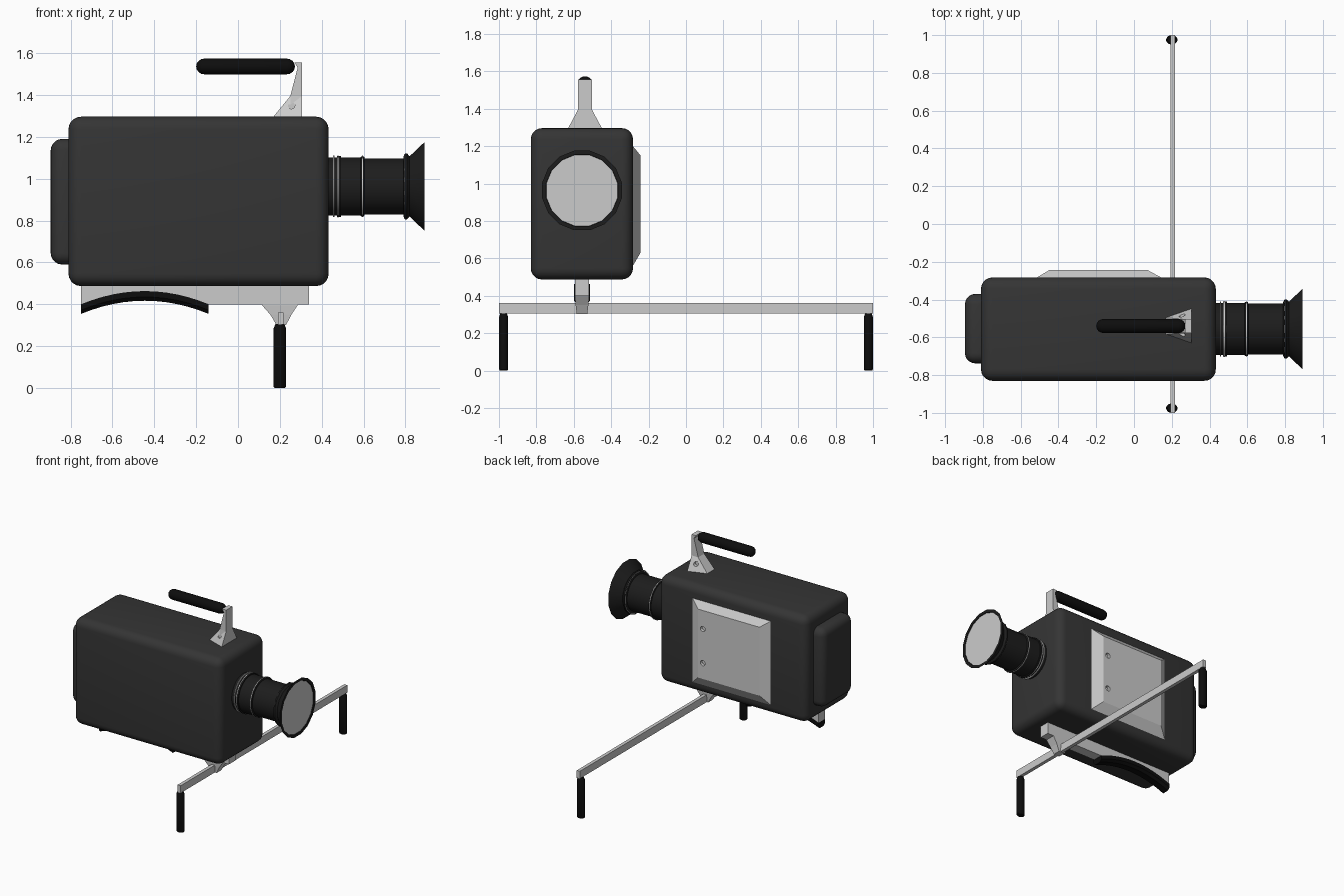
import bpy, bmesh, math
from mathutils import Matrix, Vector

if "Cube" in bpy.data.objects:
    bpy.data.objects.remove(bpy.data.objects["Cube"])


def material(name, v):
    m = bpy.data.materials.new(name)
    m.diffuse_color = (v, v, v, 1)
    m.use_nodes = True
    m.node_tree.nodes["Principled BSDF"].inputs["Base Color"].default_value = m.diffuse_color
    return m


SHELL = material("dark_shell", 0.035)
BLACK = material("black", 0.012)
RUBBER = material("rubber", 0.004)


def finish(bm, name, mat=None, smooth=None):
    bmesh.ops.remove_doubles(bm, verts=bm.verts, dist=1e-5)
    bmesh.ops.recalc_face_normals(bm, faces=bm.faces)
    me = bpy.data.meshes.new(name)
    bm.to_mesh(me)
    bm.free()
    ob = bpy.data.objects.new(name, me)
    bpy.context.collection.objects.link(ob)
    if mat:
        me.materials.append(mat)
    if smooth:
        shade(ob, smooth)
    return ob


def shade(ob, angle):
    bpy.ops.object.select_all(action='DESELECT')
    ob.select_set(True)
    bpy.context.view_layer.objects.active = ob
    bpy.ops.object.shade_smooth_by_angle(angle=math.radians(angle))


def box(name, lo, hi, mat=None, bevel=0):
    lo, hi = Vector(lo), Vector(hi)
    bm = bmesh.new()
    bmesh.ops.create_cube(bm, size=1, matrix=Matrix.Translation((lo + hi) / 2)
                          @ Matrix.Diagonal((*(hi - lo), 1)))
    if bevel:
        bmesh.ops.bevel(bm, geom=bm.edges[:], offset=bevel, segments=5,
                        profile=0.5, affect='EDGES')
    return finish(bm, name, mat, 40 if bevel else None)


def loft(name, rings, mat=None, smooth=None):
    """Skin equal-length rings of points and cap both ends."""
    bm = bmesh.new()
    vs = [[bm.verts.new(p) for p in r] for r in rings]
    n = len(vs[0])
    for a, b in zip(vs, vs[1:]):
        for i in range(n):
            j = (i + 1) % n
            bm.faces.new((a[i], a[j], b[j], b[i]))
    bm.faces.new(vs[0])
    bm.faces.new(vs[-1])
    return finish(bm, name, mat, smooth)


def turn(name, profile, origin, axis, n, mat=None, smooth=35, squash=1):
    """Lathe (distance, radius) pairs around the x or z axis."""
    o = Vector(origin)
    rings = []
    for d, r in profile:
        ring = []
        for i in range(n):
            a = math.tau * (i + 0.5) / n
            u, v = r * math.cos(a), r * math.sin(a)
            ring.append(o + Vector((d, u, v) if axis == 'x' else (u, v * squash, d)))
        rings.append(ring)
    return loft(name, rings, mat, smooth)


def drill(ob, centres, r, depth):
    """Cut blind round holes along y."""
    for c in centres:
        bm = bmesh.new()
        bmesh.ops.create_cone(bm, cap_ends=True, segments=12, radius1=r, radius2=r, depth=depth,
                              matrix=Matrix.Translation(c) @ Matrix.Rotation(math.pi / 2, 4, 'X'))
        cut = finish(bm, "hole_cutter")
        cut.hide_render = True
        mod = ob.modifiers.new("hole", 'BOOLEAN')
        mod.object, mod.solver = cut, 'EXACT'
        bpy.context.view_layer.objects.active = ob
        bpy.ops.object.modifier_apply(modifier=mod.name)
        bpy.data.objects.remove(cut)


# Camera body and rear cap
box("camera_body", (-0.81, -0.83, 0.487), (0.433, -0.283, 1.296), SHELL, 0.06)
box("rear_cap", (-0.895, -0.738, 0.59), (-0.74, -0.37, 1.19), SHELL, 0.055)

# Chamfered side panel with two screw holes
panel = loft("side_panel", [[(x0, y, z0), (x1, y, z0), (x1, y, z1), (x0, y, z1)]
             for y, x0, x1, z0, z1 in ((-0.30, -0.515, 0.145, 0.56, 1.2),
                                       (-0.284, -0.515, 0.145, 0.56, 1.2),
                                       (-0.243, -0.447, 0.07, 0.63, 1.15))])
drill(panel, [(0.03, -0.24, z) for z in (0.75, 1.01)], 0.02, 0.05)

# Lens barrel, hood, trim rings and glass
LENS = (0, -0.556, 0.963)
turn("lens_barrel", [(0.40, 0.139), (0.472, 0.139), (0.472, 0.147), (0.492, 0.147),
                     (0.492, 0.139), (0.585, 0.139), (0.588, 0.145), (0.602, 0.145),
                     (0.605, 0.135), (0.80, 0.135)], LENS, 'x', 24, BLACK)
turn("lens_hood", [(0.79, 0.13), (0.79, 0.145), (0.797, 0.16), (0.808, 0.16), (0.82, 0.147),
                   (0.892, 0.217), (0.892, 0.196), (0.882, 0.192)], LENS, 'x', 16, BLACK)
for x, r in ((0.458, 0.148), (0.478, 0.149), (0.595, 0.148), (0.797, 0.155)):
    turn("lens_trim_ring", [(x - 0.003, r), (x + 0.003, r)], LENS, 'x', 24)
turn("lens_glass", [(0.88, 0.194), (0.887, 0.194)], LENS, 'x', 16)

# Top handle bracket and grip
HY = -0.54
bracket = loft("handle_bracket", [[(xa, HY - wa, z), (0.305, HY - wb, z),
                                   (0.305, HY + wb, z), (xa, HY + wa, z)]
               for z, xa, wa, wb in ((1.285, 0.16, 0.045, 0.096), (1.395, 0.25, 0.037, 0.037),
                                     (1.53, 0.285, 0.037, 0.037), (1.555, 0.27, 0.037, 0.037))])
drill(bracket, [(0.255, HY + s * 0.085, 1.35) for s in (-1, 1)], 0.017, 0.09)
R = 0.038
cap = [(R - R * math.cos(t), R * math.sin(t)) for t in (0.02, 0.4, 0.8, 1.2, math.pi / 2)]
turn("handle_grip", [(-0.2 + d, r) for d, r in cap] + [(0.272 - d, r) for d, r in reversed(cap)],
     (0, HY, 1.536), 'x', 16, RUBBER)

# Shoulder arc, shared by the rail underside and the pad
ARC = []
for i in range(13):
    t = i / 6 - 1
    ARC.append((-0.445 + 0.305 * t, 0.463 - 0.063 * t * t))
RY = -0.556
rail = ARC + [(0.34, 0.4), (0.34, 0.495), (-0.75, 0.495)]
loft("under_rail", [[(x, RY + s * 0.038, z) for x, z in rail] for s in (-1, 1)])
section = [(-0.042, 0), (-0.042, -0.028), (-0.025, -0.046), (0.025, -0.046), (0.042, -0.028), (0.042, 0)]
loft("shoulder_pad", [[(x, RY + y, z + dz) for y, dz in section] for x, z in ARC], RUBBER, 35)

# Clamp holding the crossbar
loft("bar_clamp", [[(x0, RY - w, z), (x1, RY - w, z), (x1, RY + w, z), (x0, RY + w, z)]
     for z, x0, x1, w in ((0.41, 0.115, 0.29, 0.038), (0.395, 0.115, 0.285, 0.038),
                          (0.35, 0.155, 0.255, 0.034), (0.302, 0.183, 0.23, 0.028))])

# Crossbar with two hanging grips
box("crossbar", (0.192, -1, 0.304), (0.218, 1, 0.36))
for side, y in (("left", -0.975), ("right", 0.975)):
    turn(side + "_hand_grip", [(0, 0.025), (0.006, 0.03), (0.285, 0.03), (0.305, 0.022)],
         (0.2, y, 0), 'z', 16, RUBBER, 35, 0.83)
